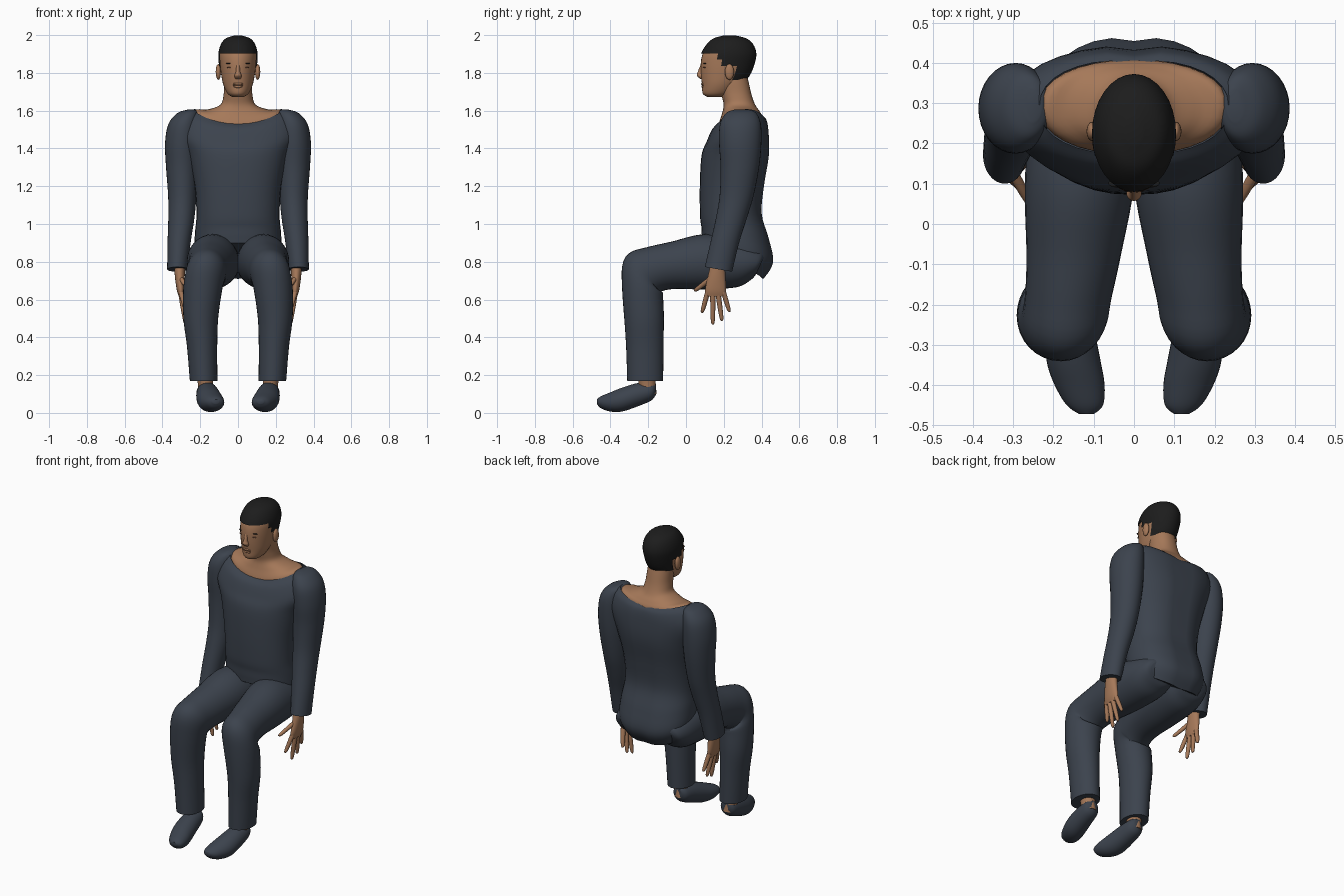
import bpy, bmesh, math
from mathutils import Vector

default = bpy.data.objects.get("Cube")
if default:
    bpy.data.objects.remove(default)

SIDES = 32
STEPS = 5
parts = []


def material(name, color):
    mat = bpy.data.materials.new(name)
    mat.use_nodes = True
    rgba = (*color, 1)
    mat.diffuse_color = rgba
    bsdf = mat.node_tree.nodes["Principled BSDF"]
    bsdf.inputs["Base Color"].default_value = rgba
    bsdf.inputs["Roughness"].default_value = 0.8
    return mat


cloth = material("slate cloth", (.045, .056, .075))
skin = material("brown skin", (.38, .19, .10))
hair_mat = material("black hair", (.012, .012, .012))
dark_skin = material("dark skin", (.16, .07, .04))


def finish(name, bm, mat):
    bmesh.ops.recalc_face_normals(bm, faces=bm.faces)
    mesh = bpy.data.meshes.new(name)
    bm.to_mesh(mesh)
    bm.free()
    mesh.materials.append(mat)
    obj = bpy.data.objects.new(name, mesh)
    bpy.context.collection.objects.link(obj)
    parts.append(obj)


def smooth_rings(rings):
    """Catmull-Rom interpolation through the given cross-sections."""
    full = [tuple(r) + (0,) * (7 - len(r)) for r in rings]
    padded = [full[0]] + full + [full[-1]]
    out = []
    for a, b, c, d in zip(padded, padded[1:], padded[2:], padded[3:]):
        for i in range(STEPS):
            t = i / STEPS
            out.append([q + t / 2 * (r - p + t * (2 * p - 5 * q + 4 * r - s
                        + t * (3 * (q - r) + s - p)))
                        for p, q, r, s in zip(a, b, c, d)])
    return out + [full[-1]]


def loft(name, rings, mat, side=1, cap_start=True, power=2, shape=None, keep=None):
    """Skin over superellipses: x, y, z, x radius, second radius, tilt, side lift."""
    bm = bmesh.new()
    loops = []
    for x, y, z, rx, ry, tilt, lift in smooth_rings(rings):
        axis = Vector((0, math.cos(math.radians(tilt)), math.sin(math.radians(tilt))))
        loop = []
        for i in range(SIDES):
            a = math.tau * i / SIDES
            c, s = (math.copysign(abs(f) ** (2 / power), f)
                    for f in (math.cos(a), math.sin(a)))
            p = Vector((x + rx * c, y, z + lift * c * c)) + axis * ry * s
            if shape:
                p = shape(p)
            p.x *= side
            loop.append(bm.verts.new(p))
        loops.append(loop)
    for low, high in zip(loops, loops[1:]):
        for i in range(SIDES):
            j = (i + 1) % SIDES
            bm.faces.new((low[i], low[j], high[j], high[i]))
    if cap_start:
        bm.faces.new(loops[0])
    bm.faces.new(loops[-1])
    if keep:
        drop = [f for f in bm.faces if not keep(f.calc_center_median())]
        bmesh.ops.delete(bm, geom=drop, context="FACES")
    finish(name, bm, mat)


def central(rows):
    return [(0, *row) for row in rows]


def blob(name, center, radii, mat):
    bm = bmesh.new()
    bmesh.ops.create_uvsphere(bm, u_segments=16, v_segments=10, radius=1)
    for v in bm.verts:
        v.co = Vector(center) + Vector(c * r for c, r in zip(v.co, radii))
    finish(name, bm, mat)


# Shirt body with a shallow groove down the spine and seat
def spine_groove(p):
    if p.y > .3:
        p.y -= .012 * math.exp(-(p.x / .04) ** 2)
    return p


loft("shirt_body", central([
    (.29, 1.55, .235, .12, 10, .055),
    (.284, 1.525, .28, .147, 9, .045),
    (.275, 1.46, .31, .167, 8, .02),
    (.262, 1.36, .265, .18),
    (.245, 1.2, .23, .172),
    (.24, 1.05, .22, .166),
    (.263, .95, .228, .184, -10),
    (.275, .865, .23, .203, -20),
    (.252, .805, .215, .19, -30)]), cloth, cap_start=False, power=2.3,
    shape=spine_groove)

# Neck flowing into the bare upper chest
loft("neck", central([
    (.29, 1.5, .228, .115),
    (.29, 1.545, .23, .118, 8, .052),
    (.29, 1.59, .165, .1, 4, .015),
    (.283, 1.63, .095, .084),
    (.268, 1.68, .077, .08),
    (.25, 1.75, .073, .082),
    (.24, 1.8, .07, .08)]), skin, power=2.2)

# Head and close-cropped hair from the same profile
head_rows = [
    (.15, 1.672, .028, .035),
    (.165, 1.69, .055, .076),
    (.185, 1.735, .077, .1),
    (.205, 1.79, .089, .126),
    (.217, 1.85, .096, .139),
    (.226, 1.9, .098, .138),
    (.232, 1.945, .086, .117),
    (.232, 1.975, .062, .083),
    (.23, 1.99, .02, .03)]
loft("head", central(head_rows), skin)


def swell(p):
    middle = Vector((0, .225, 1.86))
    return middle + (p - middle) * 1.06


def in_hair(p):
    return (p.z > 1.905 or (p.y > .17 and p.z > 1.87)
            or (p.y > .195 and p.z > 1.84) or (p.y > .255 and p.z > 1.765))


loft("hair", central(head_rows), hair_mat, shape=swell, keep=in_hair)

# Facial features
loft("nose", central([
    (.09, 1.845, .01, .012),
    (.079, 1.805, .012, .017),
    (.076, 1.785, .019, .018),
    (.086, 1.768, .014, .01)]), skin)
blob("upper_lip", (0, .09, 1.742), (.027, .01, .007), skin)
blob("mouth_line", (0, .091, 1.735), (.027, .009, .003), dark_skin)
blob("lower_lip", (0, .091, 1.727), (.023, .01, .007), skin)

# Leg runs from the seat, over the knee, to the cuff
leg = [
    (.11, .395, .785, .09, .055, 65),
    (.12, .37, .785, .11, .085, 72),
    (.125, .28, .79, .133, .125, 85),
    (.135, .1, .80, .136, .146, 90),
    (.15, -.08, .78, .117, .125, 92),
    (.163, -.18, .755, .108, .125, 105),
    (.172, -.225, .73, .107, .135, 135),
    (.187, -.23, .65, .103, .113, 165),
    (.197, -.222, .5, .092, .105, 180),
    (.19, -.218, .35, .08, .099, 180),
    (.182, -.216, .17, .073, .095, 180)]

shoe = [
    (.165, -.16, .125, .025, .03, 90),
    (.165, -.185, .115, .05, .05, 90),
    (.16, -.26, .095, .061, .062, 90),
    (.15, -.34, .07, .067, .063, 90),
    (.135, -.40, .058, .062, .051, 90),
    (.122, -.45, .056, .045, .032, 90),
    (.118, -.472, .06, .018, .012, 90)]

ankle = [
    (.168, -.2, .1, .04, .045),
    (.172, -.205, .15, .04, .045),
    (.176, -.21, .22, .045, .05)]

# Sleeve domes over the shoulder and hangs to the wrist
sleeve = [
    (.25, .295, 1.605, .02, .04),
    (.265, .292, 1.587, .056, .08),
    (.287, .288, 1.53, .081, .108),
    (.296, .287, 1.43, .09, .112),
    (.296, .285, 1.3, .085, .102),
    (.295, .268, 1.15, .075, .09),
    (.30, .24, 1.03, .069, .082),
    (.312, .205, .9, .061, .076),
    (.321, .172, .76, .054, .073, -10)]

palm = [
    (.31, .17, .8, .03, .036),
    (.308, .162, .72, .026, .047),
    (.303, .157, .65, .021, .056),
    (.3, .157, .615, .013, .05)]

# Digits: base y, base z, then the tip position
digits = {
    "index_finger": (.115, .64, .272, .085, .53),
    "middle_finger": (.142, .63, .277, .142, .467),
    "ring_finger": (.17, .63, .28, .19, .487),
    "little_finger": (.198, .64, .283, .23, .535),
    "thumb": (.13, .71, .255, .045, .645)}

for label, side in (("left", 1), ("right", -1)):
    loft(label + "_trouser_leg", leg, cloth, side)
    loft(label + "_shoe", shoe, cloth, side)
    loft(label + "_ankle", ankle, skin, side)
    loft(label + "_sleeve", sleeve, cloth, side)
    loft(label + "_palm", palm, skin, side)
    for digit, (y, z, *tip) in digits.items():
        tilt = -40 if digit == "thumb" else 0
        base = Vector((.302, y, z))
        path = [(*base.lerp(Vector(tip), t), r, r, tilt)
                for t, r in ((0, .014), (.5, .013), (.9, .01), (1, .004))]
        loft(label + "_" + digit, path, skin, side)
    blob(label + "_ear", (side * .104, .23, 1.805), (.014, .024, .042), skin)
    blob(label + "_eye", (side * .04, .099, 1.828), (.018, .009, .004), dark_skin)
    blob(label + "_eyebrow", (side * .041, .101, 1.85), (.023, .01, .003), hair_mat)

# Smooth shading with crisp cuffs and hems
bpy.ops.object.select_all(action="DESELECT")
for obj in parts:
    obj.select_set(True)
bpy.context.view_layer.objects.active = parts[0]
bpy.ops.object.shade_smooth_by_angle(angle=math.radians(50))
